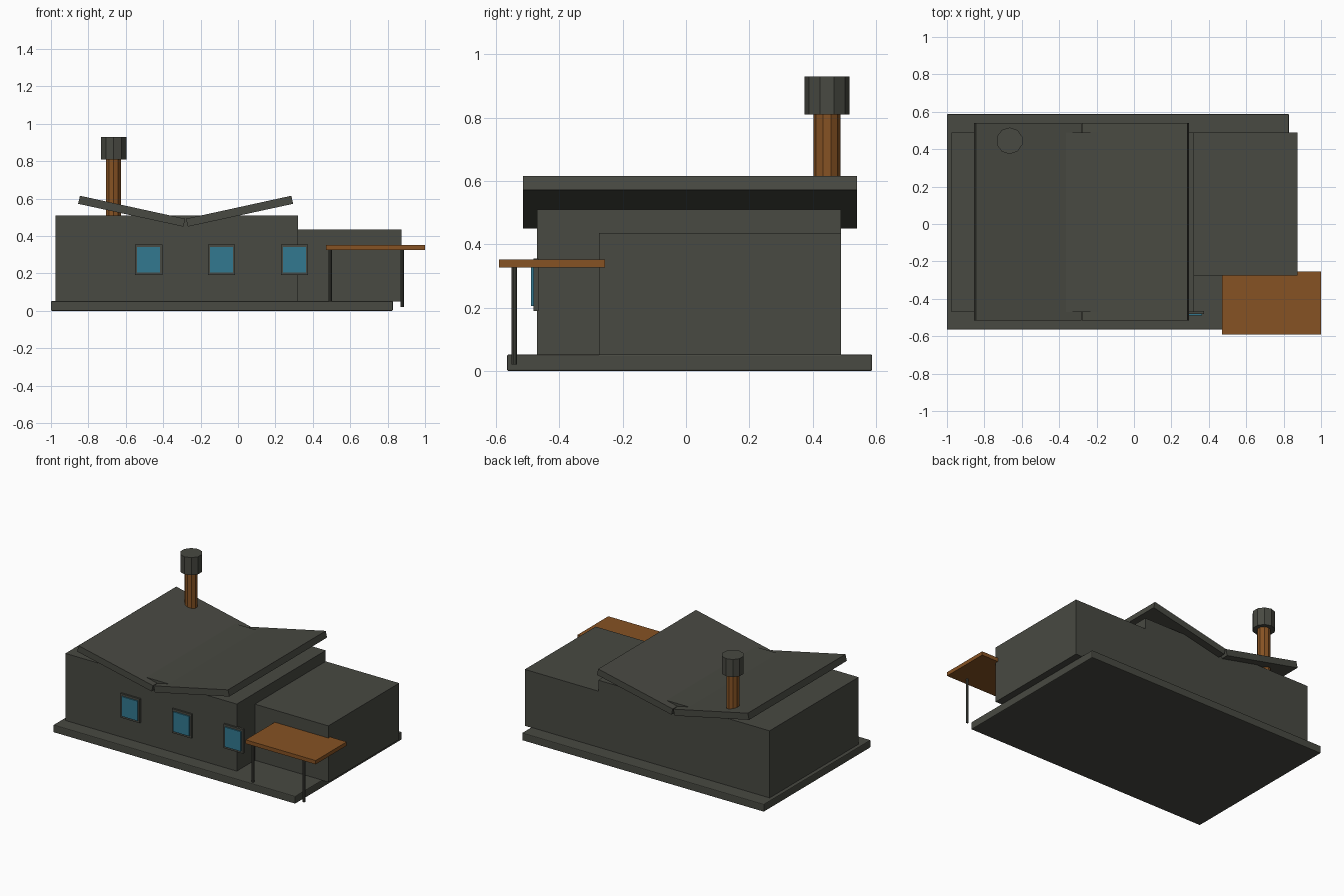
import bpy
import bmesh
from mathutils import Matrix, Vector

cube = bpy.data.objects.get("Cube")
if cube:
    bpy.data.objects.remove(cube, do_unlink=True)


def material(name, rgb):
    mat = bpy.data.materials.new(name)
    mat.use_nodes = True
    color = (*rgb, 1)
    mat.diffuse_color = color
    mat.node_tree.nodes["Principled BSDF"].inputs["Base Color"].default_value = color
    return mat


GREY = material("dark_grey", (0.065, 0.067, 0.054))
BROWN = material("brown_wood", (0.24, 0.085, 0.017))
BLUE = material("window_blue", (0.032, 0.19, 0.28))


def finish(name, bm, mat):
    bmesh.ops.recalc_face_normals(bm, faces=bm.faces)
    mesh = bpy.data.meshes.new(name)
    bm.to_mesh(mesh)
    bm.free()
    mesh.materials.append(mat)
    obj = bpy.data.objects.new(name, mesh)
    bpy.context.collection.objects.link(obj)
    return obj


def box(name, low, high, mat):
    low, high = Vector(low), Vector(high)
    bm = bmesh.new()
    bmesh.ops.create_cube(bm, size=1)
    bmesh.ops.scale(bm, vec=high - low, verts=bm.verts)
    bmesh.ops.translate(bm, vec=(low + high) / 2, verts=bm.verts)
    return finish(name, bm, mat)


def cylinder(name, x, y, bottom, top, radius, mat, sides=10):
    bm = bmesh.new()
    bmesh.ops.create_cone(bm, cap_ends=True, segments=sides, radius1=radius, radius2=radius,
                          depth=top - bottom,
                          matrix=Matrix.Translation((x, y, (bottom + top) / 2)))
    return finish(name, bm, mat)


def extrude_y(name, profile, front, back, mat):
    bm = bmesh.new()
    face = bm.faces.new([bm.verts.new((x, front, z)) for x, z in profile])
    result = bmesh.ops.extrude_face_region(bm, geom=[face])
    moved = [v for v in result["geom"] if isinstance(v, bmesh.types.BMVert)]
    bmesh.ops.translate(bm, vec=(0, back - front, 0), verts=moved)
    return finish(name, bm, mat)


# Ground slab with softened edges
slab = box("foundation", (-1, -0.565, 0), (0.828, 0.588, 0.052), GREY)
bevel = slab.modifiers.new("edge_bevel", "BEVEL")
bevel.width = 0.005
bevel.segments = 2

# Main house and lower side wing
box("main_house", (-0.975, -0.47, 0.05), (0.32, 0.49, 0.51), GREY)
box("side_wing", (0.31, -0.275, 0.05), (0.875, 0.49, 0.435), GREY)

# Butterfly roof: two mirrored sloping panels
ridge = -0.28
panel = [(0.002, 0.492), (0.565, 0.615), (0.575, 0.572), (0.012, 0.45)]
for side, sign in (("left", 1), ("right", -1)):
    extrude_y("roof_panel_" + side, [(ridge + sign * x, z) for x, z in panel],
              -0.515, 0.54, GREY)

# Chimney
cylinder("chimney_pipe", -0.665, 0.445, 0.45, 0.812, 0.042, BROWN)
cylinder("chimney_cap", -0.665, 0.445, 0.81, 0.93, 0.071, GREY)

# Windows along the front
for i, x in enumerate((-0.478, -0.088, 0.302)):
    box(f"window_frame_{i}", (x - 0.073, -0.482, 0.19), (x + 0.073, -0.465, 0.355), GREY)
    box(f"window_pane_{i}", (x - 0.061, -0.49, 0.205), (x + 0.061, -0.481, 0.34), BLUE)

# Porch canopy on two posts
box("porch_canopy", (0.47, -0.59, 0.326), (1, -0.255, 0.352), BROWN)
for name, x in (("right", 0.493), ("left", 0.878)):
    cylinder("porch_post_" + name, x, -0.542, 0.02, 0.33, 0.009, GREY)
